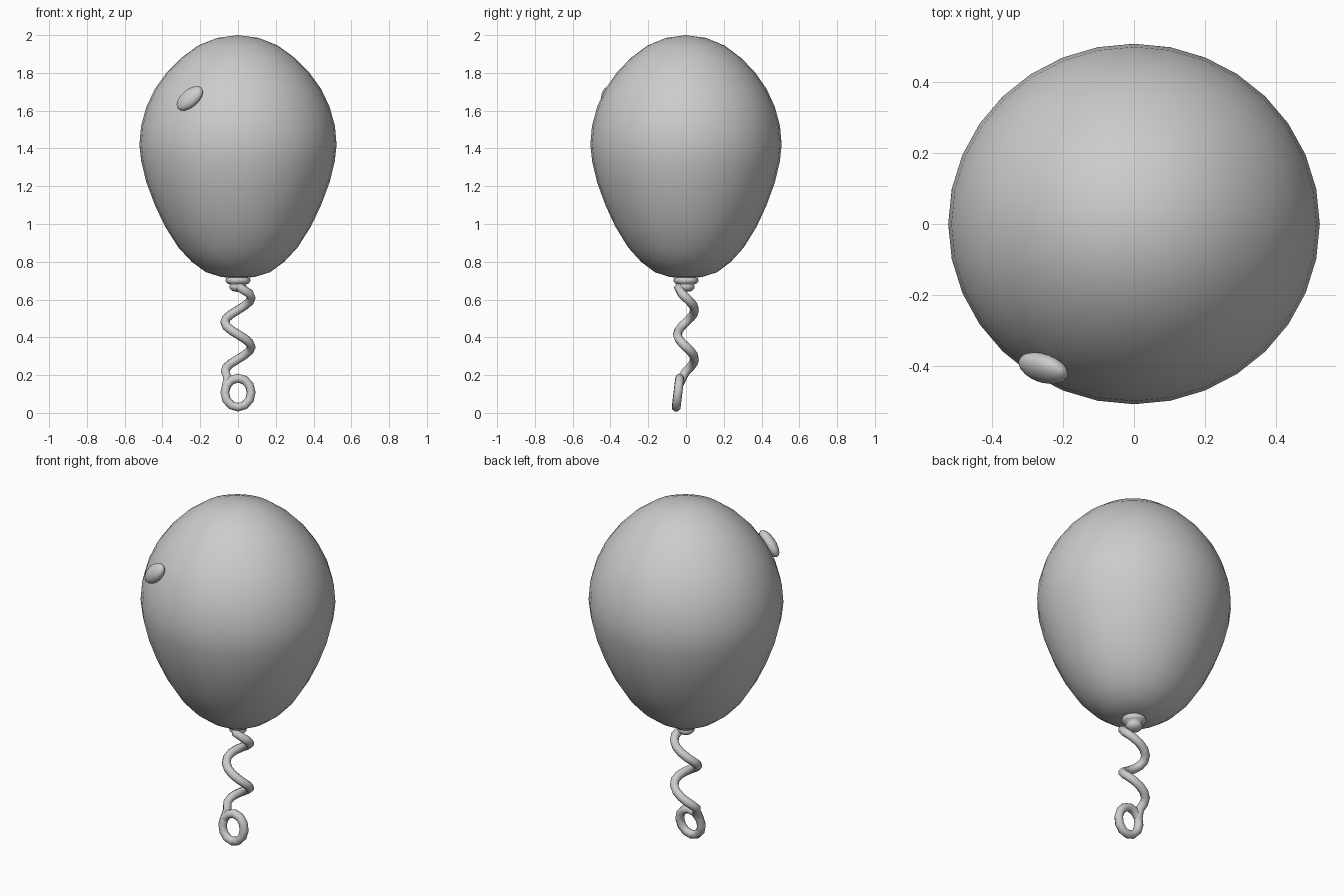
import bpy
from math import sin, cos, pi, radians
from mathutils import Vector, Matrix

if "Cube" in bpy.data.objects:
    bpy.data.objects.remove(bpy.data.objects["Cube"], do_unlink=True)

GREY = (0.6, 0.6, 0.6, 1)
mat = bpy.data.materials.new("light grey")
mat.use_nodes = True
mat.diffuse_color = GREY
mat.node_tree.nodes["Principled BSDF"].inputs["Base Color"].default_value = GREY


def smooth(obj):
    for p in obj.data.polygons:
        p.use_smooth = True


def add_mesh(name, verts, faces):
    mesh = bpy.data.meshes.new(name)
    mesh.from_pydata(verts, [], faces)
    mesh.materials.append(mat)
    obj = bpy.data.objects.new(name, mesh)
    bpy.context.collection.objects.link(obj)
    smooth(obj)
    return obj


def lathe(name, bottom, profile, top, sides, sy=1.0):
    """Revolve (radius, z) rings around z, closing both ends on a pole."""
    verts = [(r * cos(2 * pi * i / sides), sy * r * sin(2 * pi * i / sides), z)
             for r, z in profile for i in range(sides)]
    n = len(verts)
    verts += [(0, 0, bottom), (0, 0, top)]
    last = n - sides
    faces = []
    for i in range(sides):
        j = (i + 1) % sides
        for k in range(0, last, sides):
            faces.append((k + i, k + j, k + sides + j, k + sides + i))
        faces.append((n, j, i))
        faces.append((n + 1, last + i, last + j))
    return add_mesh(name, verts, faces)


# Balloon body
lathe("balloon", 0.71,
      [(0.09, 0.72), (0.17, 0.745), (0.245, 0.80), (0.315, 0.875), (0.385, 0.985),
       (0.44, 1.10), (0.485, 1.22), (0.512, 1.33), (0.522, 1.42), (0.513, 1.52),
       (0.485, 1.62), (0.44, 1.715), (0.375, 1.805), (0.30, 1.88), (0.21, 1.945),
       (0.11, 1.985)], 2.0, 32, 0.97)

# Tied neck: flared lip over a small rounded knot
lathe("knot", 0.64,
      [(0.03, 0.645), (0.045, 0.66), (0.045, 0.673), (0.04, 0.68), (0.058, 0.685),
       (0.066, 0.698), (0.064, 0.712)], 0.73, 16)

# Raised highlight lying on the balloon surface
bpy.ops.mesh.primitive_uv_sphere_add(segments=16, ring_count=10, radius=1)
spot = bpy.context.object
spot.name = "highlight"
spot.data.materials.append(mat)
normal = Vector((-0.5, -0.76, 0.4)).normalized()
along = Vector((0.65, -0.15, 0.55))
along = (along - normal * along.dot(normal)).normalized()
across = normal.cross(along)
turn = Matrix((along, across, normal)).transposed().to_4x4()
spot.matrix_world = (Matrix.Translation((-0.255, -0.405, 1.665)) @ turn
                     @ Matrix.Diagonal((0.085, 0.052, 0.036, 1)))
smooth(spot)

# Curly string: a flattened helix ending in an upright ring
path = [Vector((0.0, -0.02, 0.68))]
for step in range(-2, 18):
    a = step * pi / 6
    path.append(Vector((0.07 * cos(a), 0.045 * sin(a), 0.61 - 0.26 * a / (2 * pi))))
path = path[:1] + path[2:]
path.insert(1, Vector((0.015, -0.04, 0.66)))
path = [p for p in path if p.z > 0.235]
path += [Vector((-0.068, 0.0, 0.22)), Vector((-0.055, -0.02, 0.185))]
for step in range(13):
    a = radians(150 + 30 * step)
    z = 0.107 + 0.077 * sin(a)
    path.append(Vector((0.07 * cos(a), -0.052 + 0.12 * (z - 0.03), z)))

curve = bpy.data.curves.new("string", "CURVE")
curve.dimensions = "3D"
curve.bevel_depth = 0.024
curve.bevel_resolution = 2
curve.use_fill_caps = True
spline = curve.splines.new("POLY")
spline.points.add(len(path) - 1)
for point, p in zip(spline.points, path):
    point.co = (*p, 1)
spline.use_smooth = True
curve.materials.append(mat)
string = bpy.data.objects.new("string", curve)
bpy.context.collection.objects.link(string)
